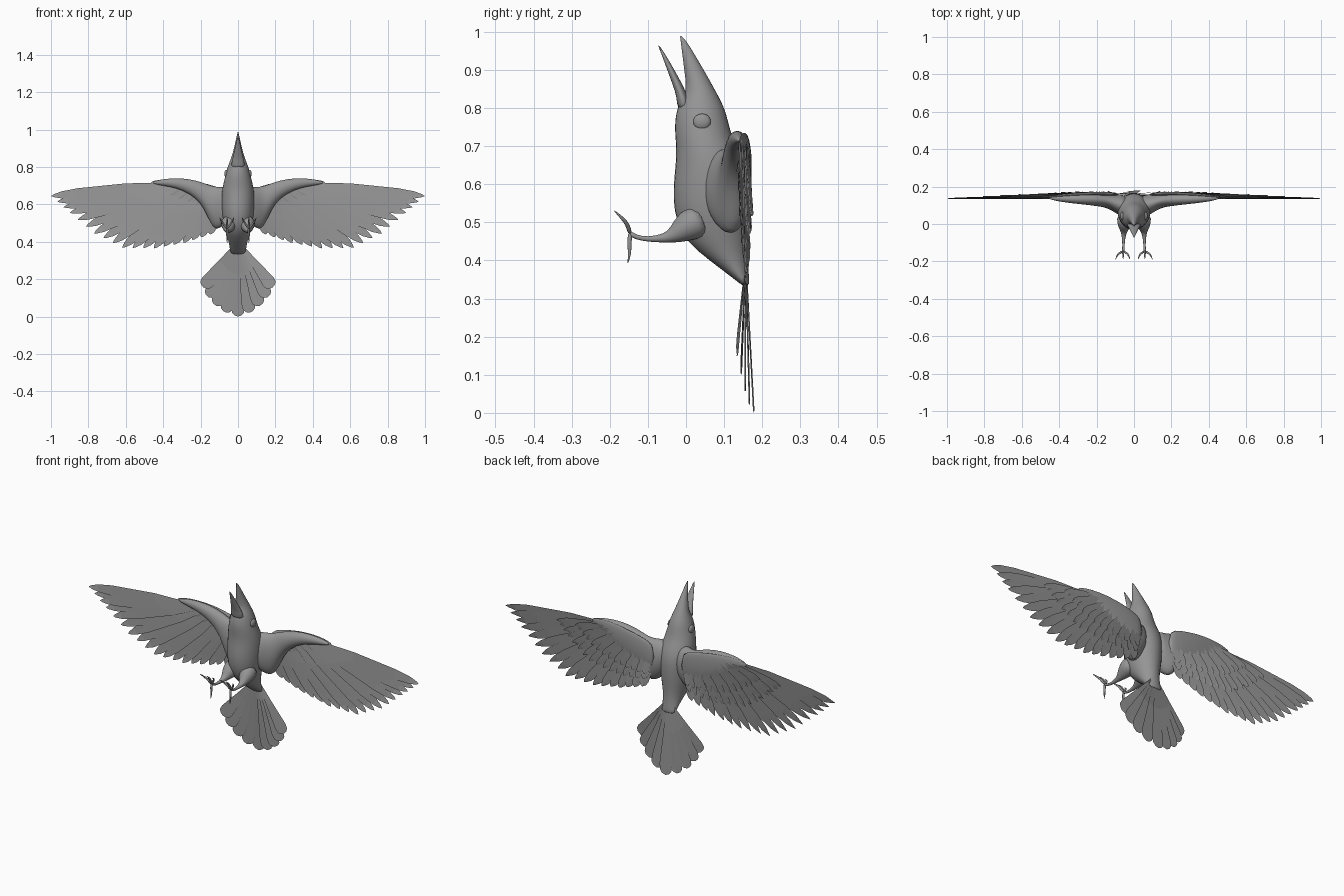
import bpy, bmesh, math
from mathutils import Vector

cube = bpy.data.objects.get("Cube")
if cube:
    bpy.data.objects.remove(cube)

grey = bpy.data.materials.new("plumage grey")
grey.use_nodes = True
COLOR = (0.3, 0.3, 0.3, 1)
grey.diffuse_color = COLOR
grey.node_tree.nodes["Principled BSDF"].inputs["Base Color"].default_value = COLOR


def finish(name, bm, mirror=False, smooth=True, subdiv=0, solid=True):
    if solid:
        bmesh.ops.recalc_face_normals(bm, faces=bm.faces)
    mesh = bpy.data.meshes.new(name)
    bm.to_mesh(mesh)
    bm.free()
    mesh.materials.append(grey)
    for p in mesh.polygons:
        p.use_smooth = smooth
    ob = bpy.data.objects.new(name, mesh)
    bpy.context.collection.objects.link(ob)
    if mirror:
        ob.modifiers.new("mirror", 'MIRROR').use_mirror_merge = False
    if subdiv:
        ob.modifiers.new("subdivision", 'SUBSURF').levels = subdiv
        ob.modifiers["subdivision"].render_levels = subdiv
    return ob


def loft(bm, rings, n=16):
    """Skin elliptical rings given as (centre, axis_a, axis_b)."""
    loops = []
    for c, a, b in rings:
        c, a, b = Vector(c), Vector(a), Vector(b)
        angles = [2 * math.pi * i / n for i in range(n)]
        loops.append([bm.verts.new(c + a * math.cos(t) + b * math.sin(t)) for t in angles])
    for lo, hi in zip(loops, loops[1:]):
        for i in range(n):
            j = (i + 1) % n
            bm.faces.new((lo[i], lo[j], hi[j], hi[i]))
    bm.faces.new(loops[0][::-1])
    bm.faces.new(loops[-1])


def tube(bm, path, radii, n=8):
    """Tapered round limb through the path points."""
    pts = [Vector(p) for p in path]
    rings = []
    for i, p in enumerate(pts):
        d = pts[min(i + 1, len(pts) - 1)] - pts[max(i - 1, 0)]
        q = d.to_track_quat('Z', 'Y')
        rings.append((p, q @ Vector((radii[i], 0, 0)), q @ Vector((0, radii[i], 0))))
    loft(bm, rings, n)


def upright(z, front, back, w):
    return ((0, (front + back) / 2, z), (w, 0, 0), (0, (back - front) / 2, 0))


def sideways(x, low, high, front, back):
    return ((x, (front + back) / 2, (low + high) / 2),
            (0, (back - front) / 2, 0), (0, 0, (high - low) / 2))


def sample(points, t):
    """Point at fraction t along evenly weighted control points."""
    s = t * (len(points) - 1)
    i = min(int(s), len(points) - 2)
    return Vector(points[i]).lerp(Vector(points[i + 1]), s - i)


POINTED = [(0, .5), (.3, 1), (.75, 1), (.9, .7), (.97, .3)]
ROUNDED = [(0, .2), (.4, .55), (.85, 1), (.94, .9), (.98, .55)]


def feather(bm, root, tip, width, shape, tilt=.003):
    """Flat vane with a central shaft, one edge tilted backwards."""
    root, tip = Vector(root), Vector(tip)
    d = tip - root
    side = Vector((-d.z, 0, d.x)).normalized() * width
    shaft = [bm.verts.new(root.lerp(tip, t)) for t, w in shape]
    end = bm.verts.new(tip)
    for s in (-1, 1):
        edge = [bm.verts.new(root.lerp(tip, t) + side * w * s + Vector((0, tilt * s, 0)))
                for t, w in shape]
        for i in range(len(shape) - 1):
            quad = (shaft[i], shaft[i + 1], edge[i + 1], edge[i])
            bm.faces.new(quad if s < 0 else quad[::-1])
        tri = (shaft[-1], end, edge[-1])
        bm.faces.new(tri if s < 0 else tri[::-1])


# Body, head and upper beak
bm = bmesh.new()
loft(bm, [upright(*r) for r in (
    (.333, .148, .166, .036), (.35, .128, .167, .043), (.40, .06, .162, .05),
    (.45, -.002, .162, .066), (.50, -.027, .165, .08), (.56, -.037, .168, .088),
    (.62, -.033, .166, .09), (.67, -.027, .15, .088), (.71, -.028, .128, .08),
    (.75, -.032, .115, .07), (.79, -.027, .106, .06), (.82, -.016, .092, .049),
    (.845, .002, .078, .038), (.89, -.004, .053, .024), (.94, -.010, .023, .013),
    (.975, -.014, .002, .005), (.99, -.016, -.013, .001))])
finish("body", bm, subdiv=1)

# Lower beak
bm = bmesh.new()
loft(bm, [upright(*r) for r in (
    (.79, -.024, .02, .04), (.83, -.024, .005, .034), (.86, -.035, -.008, .026),
    (.91, -.053, -.036, .015), (.95, -.068, -.060, .006), (.966, -.074, -.072, .001))])
finish("lower_beak", bm, subdiv=1)

# Eyes
bm = bmesh.new()
bmesh.ops.create_uvsphere(bm, u_segments=16, v_segments=10, radius=1)
bmesh.ops.scale(bm, vec=(.010, .023, .021), verts=bm.verts)
bmesh.ops.translate(bm, vec=(.063, .042, .764), verts=bm.verts)
finish("eyes", bm, mirror=True)

# Wing arms with the thick inner flap against the body
bm = bmesh.new()
loft(bm, [sideways(*r) for r in (
    (.03, .53, .69, .04, .15), (.07, .49, .695, .04, .158), (.105, .465, .695, .062, .165),
    (.135, .47, .70, .08, .168), (.165, .54, .71, .09, .168), (.20, .61, .722, .095, .167),
    (.26, .658, .737, .103, .163), (.33, .688, .742, .11, .158), (.40, .70, .736, .12, .153),
    (.44, .708, .726, .129, .147), (.455, .713, .72, .135, .141))])
finish("wing_arms", bm, mirror=True, subdiv=1)

# Smooth covert patch on the back of the wing
bm = bmesh.new()
loft(bm, [sideways(*r) for r in (
    (.08, .54, .69, .148, .168), (.16, .56, .71, .15, .174), (.25, .59, .73, .149, .172),
    (.35, .63, .738, .145, .164), (.42, .67, .734, .141, .155), (.47, .705, .722, .14, .146))])
finish("wing_back_patch", bm, mirror=True, subdiv=1)

# Feather rows: root line along the arm, tip line along the trailing edge
ROOTS = [(.11, .150, .60), (.20, .150, .66), (.32, .145, .695), (.43, .137, .703)]
TIPS = [(.15, .166, .44), (.29, .164, .395), (.45, .160, .365), (.62, .155, .368),
        (.77, .148, .445), (.90, .140, .555), (1.0, .136, .645)]


def feather_row(name, count, reach_in, reach_out, width, back, span=1):
    bm = bmesh.new()
    for i in range(count):
        t = i / (count - 1)
        root, tip = sample(ROOTS, t * span), sample(TIPS, t * span)
        tip = root.lerp(tip, reach_in + (reach_out - reach_in) * t)
        lift = Vector((0, back + .0015 * (i % 2), 0))
        feather(bm, root + lift, tip + lift, width, POINTED)
    finish(name, bm, mirror=True, smooth=False, solid=False)


feather_row("flight_feathers", 19, 1, 1, .027, 0)
feather_row("long_coverts", 16, .72, .5, .02, .008, .93)
feather_row("short_coverts", 14, .52, .32, .018, .015, .88)

# Tail fan, outer feathers curling forward
bm = bmesh.new()
for i in range(-4, 5):
    k = abs(i) / 4
    angle = math.radians(9.2 * i)
    length = .405 - .095 * k ** 1.3
    tip = (math.sin(angle) * length, .178 - .045 * k, .405 - math.cos(angle) * length)
    root = (.022 * i / 4, .158 - .003 * k, .375)
    feather(bm, root, tip, .036, ROUNDED, .002)
finish("tail_feathers", bm, smooth=False, solid=False)

# Thighs and shins
bm = bmesh.new()
tube(bm, [(.045, .05, .51), (.05, .0, .49), (.054, -.03, .466), (.055, -.055, .458),
          (.056, -.10, .455), (.057, -.13, .46), (.058, -.148, .472)],
     [.05, .043, .023, .012, .0065, .006, .008], 12)
finish("legs", bm, mirror=True, subdiv=1)

# Toes: three forward and one behind
bm = bmesh.new()
for spread in (-.036, 0, .04):
    tube(bm, [(.058, -.146, .468), (.058 + spread * .45, -.153, .495),
              (.058 + spread * .85, -.168, .512), (.058 + spread, -.19, .532)],
         [.007, .006, .005, .001])
tube(bm, [(.058, -.146, .474), (.058, -.149, .445), (.058, -.147, .42), (.058, -.153, .39)],
     [.007, .006, .005, .001])
finish("toes", bm, mirror=True, subdiv=1)
